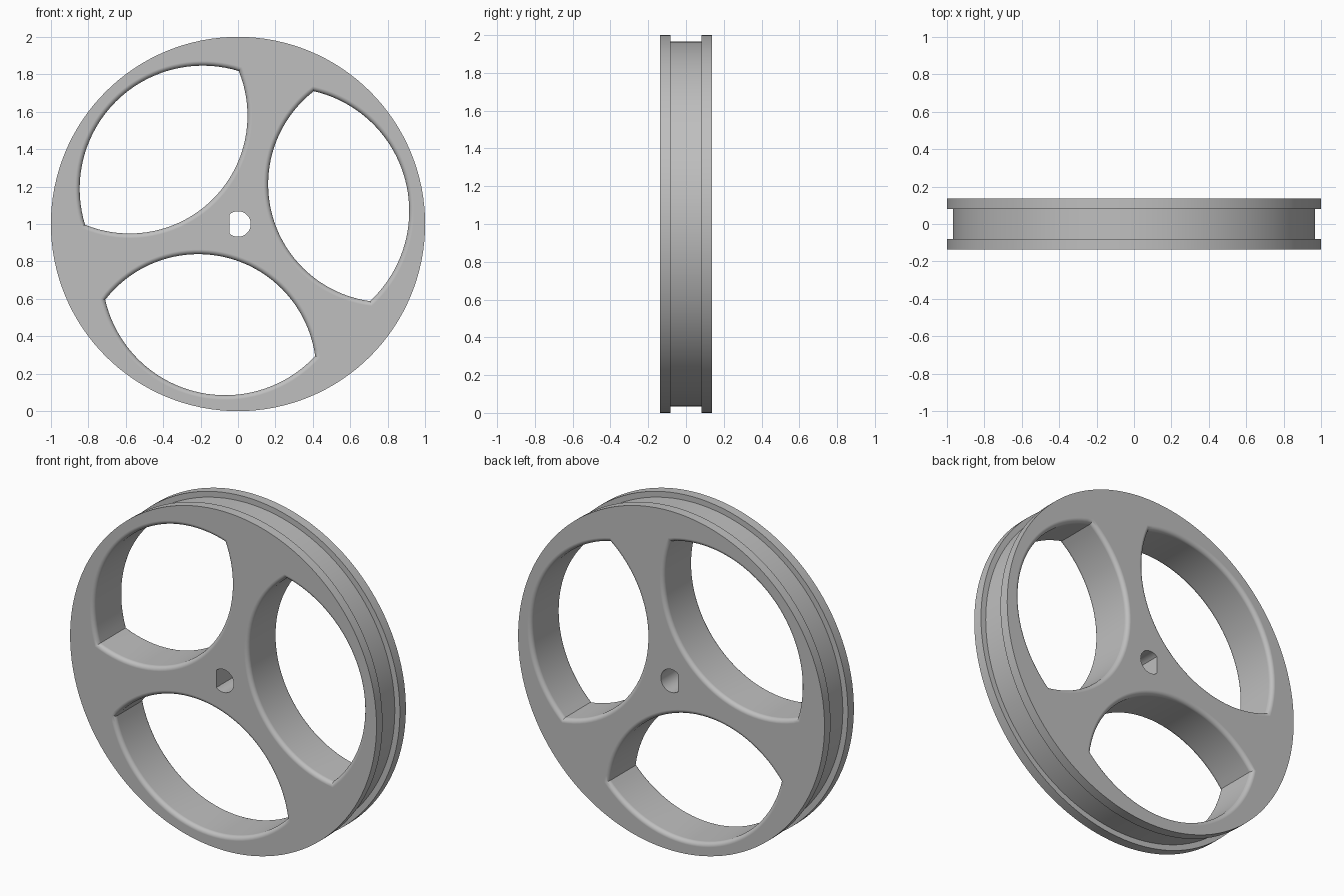
import bpy, bmesh, math
from math import sin, cos, pi

cube = bpy.data.objects.get("Cube")
if cube:
    bpy.data.objects.remove(cube)

HALF = 0.137      # half width of the wheel
FILLET = 0.025    # rounding of the window rims
CENTER_Z = 1.0

grey = bpy.data.materials.new("plain grey")
grey.use_nodes = True
grey.diffuse_color = (0.52, 0.52, 0.52, 1)
grey.node_tree.nodes["Principled BSDF"].inputs["Base Color"].default_value = grey.diffuse_color


def loft(name, loops, closed=False):
    """Skin a stack of equal-length point loops; cap the ends unless closed."""
    bm = bmesh.new()
    rings = [[bm.verts.new(p) for p in loop] for loop in loops]
    pairs = list(zip(rings, rings[1:]))
    if closed:
        pairs.append((rings[-1], rings[0]))
    for a, b in pairs:
        for i in range(len(a)):
            j = (i + 1) % len(a)
            bm.faces.new((a[i], a[j], b[j], b[i]))
    if not closed:
        bm.faces.new(rings[0])
        bm.faces.new(rings[-1])
    bmesh.ops.recalc_face_normals(bm, faces=bm.faces)
    mesh = bpy.data.meshes.new(name)
    bm.to_mesh(mesh)
    bm.free()
    obj = bpy.data.objects.new(name, mesh)
    obj.location.z = CENTER_Z
    mesh.materials.append(grey)
    bpy.context.collection.objects.link(obj)
    return obj


def arc(cx, r, start, end, n):
    return [(cx + r * cos(start + (end - start) * i / n),
             r * sin(start + (end - start) * i / n)) for i in range(n)]


def window_outline(grow):
    """Overlap of two discs, each enlarged by grow, lying along +x."""
    a, ra = 0.819, 0.63 + grow     # disc shaping the hub side
    b, rb = 0.266, 0.658 + grow    # disc shaping the rim side
    x = (a * a - b * b - ra * ra + rb * rb) / (2 * (a - b))
    y = math.sqrt(rb * rb - (x - b) ** 2)
    outer = math.atan2(y, x - b)
    inner = math.atan2(y, x - a)
    return arc(b, rb, -outer, outer, 40) + arc(a, ra, inner, 2 * pi - inner, 40)


def window_cutter(angle):
    # Flared section: wide at both faces, easing into a straight wall
    steps = [pi / 2 * i / 6 for i in range(7)]
    front = [(FILLET * (1 - sin(t)), -HALF + FILLET * (1 - cos(t))) for t in steps]
    front = [(FILLET, -HALF - 0.1)] + front
    section = front + [(g, -y) for g, y in reversed(front)]
    c, s = cos(angle), sin(angle)
    return loft("window_cutter", [[(c * u - s * v, y, s * u + c * v)
                                   for u, v in window_outline(g)] for g, y in section])


def bore_cutter():
    # Round shaft hole with one flat side
    r, flat = 0.068, 0.045
    t = pi - math.acos(flat / r)
    outline = [(r * cos(-t + 2 * t * i / 32), r * sin(-t + 2 * t * i / 32)) for i in range(33)]
    return loft("bore_cutter", [[(u, y, v) for u, v in outline] for y in (-0.3, 0.3)])


# Wheel disc with a shallow square groove around the rim
profile = [(1, -HALF), (1, -0.081), (0.967, -0.081),
           (0.967, 0.081), (1, 0.081), (1, HALF)]
SEGMENTS = 128
wheel = loft("wheel", [[(r * cos(2 * pi * i / SEGMENTS), y, r * sin(2 * pi * i / SEGMENTS))
                        for i in range(SEGMENTS)] for r, y in profile])

# Three windows and the shaft hole
bpy.context.view_layer.objects.active = wheel
wheel.select_set(True)
cutters = [window_cutter(math.radians(15 + 120 * k)) for k in range(3)] + [bore_cutter()]
for cutter in cutters:
    cutter.hide_render = True
    mod = wheel.modifiers.new("cut", 'BOOLEAN')
    mod.operation = 'DIFFERENCE'
    mod.solver = 'EXACT'
    mod.object = cutter
    bpy.ops.object.modifier_apply(modifier=mod.name)
    bpy.data.objects.remove(cutter)

# Smooth curved walls while keeping the faces flat
bpy.ops.object.shade_smooth_by_angle(angle=math.radians(30))
normals = wheel.modifiers.new("flat_faces", 'WEIGHTED_NORMAL')
normals.keep_sharp = True
